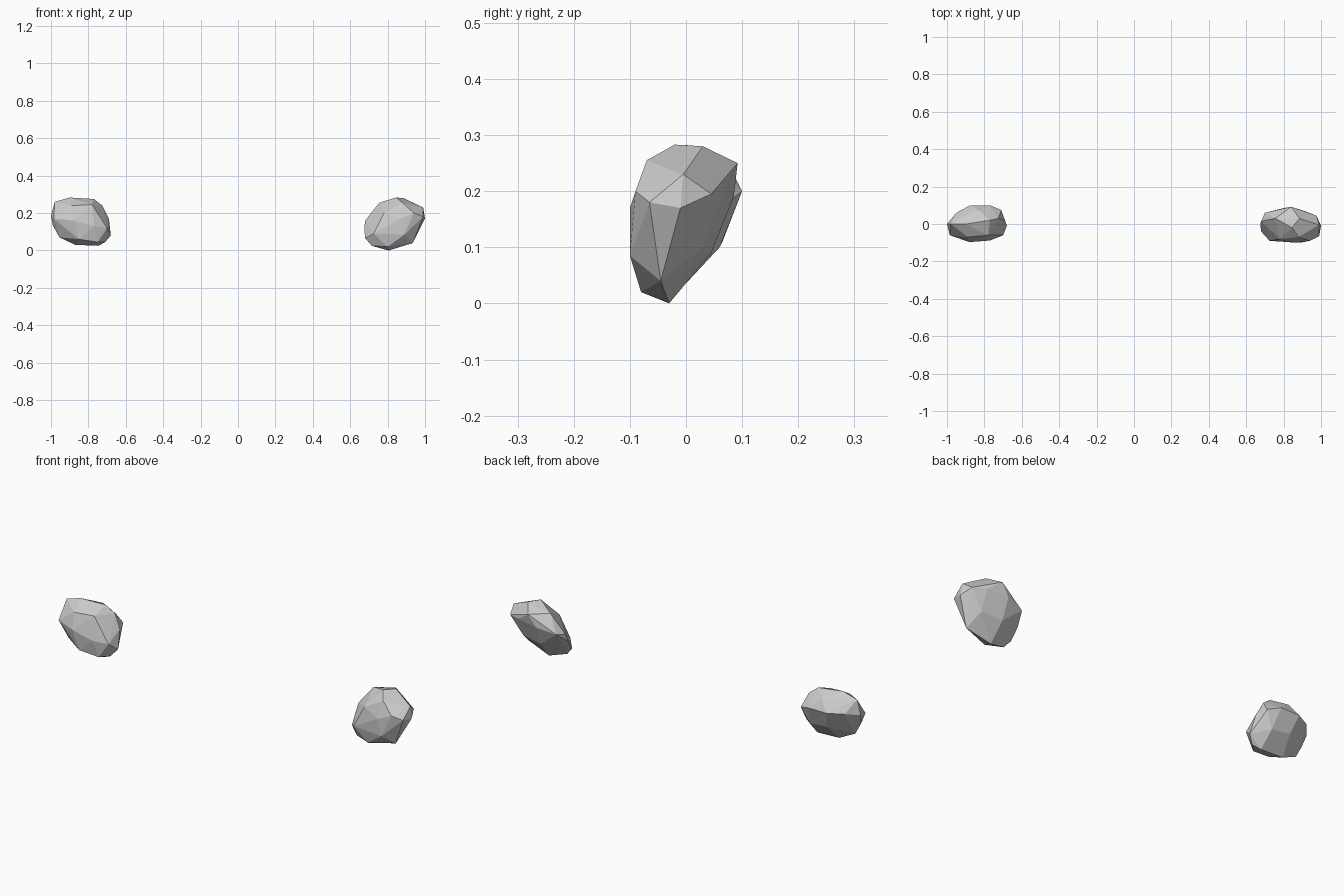
import bpy, bmesh, math


def rock(name, points):
    """Faceted stone: convex hull of a few corner points."""
    bm = bmesh.new()
    for p in points:
        bm.verts.new(p)
    res = bmesh.ops.convex_hull(bm, input=bm.verts[:])
    loose = [v for v in bm.verts if not v.link_faces]
    bmesh.ops.delete(bm, geom=loose, context='VERTS')
    # merge nearly flat neighbours into larger facets
    bmesh.ops.dissolve_limit(bm, angle_limit=math.radians(4),
                             verts=bm.verts[:], edges=bm.edges[:])
    bmesh.ops.recalc_face_normals(bm, faces=bm.faces[:])
    mesh = bpy.data.meshes.new(name)
    bm.to_mesh(mesh)
    bm.free()
    obj = bpy.data.objects.new(name, mesh)
    bpy.context.collection.objects.link(obj)
    return obj


# Left stone: outline, then back corners, then front corners
rock("left_rock", [
    (-1.0, 0.0, .185), (-.98, 0.0, .26), (-.90, 0.0, .283), (-.77, .02, .275),
    (-.725, .03, .24), (-.69, .02, .17), (-.68, -.01, .08), (-.71, -.03, .045),
    (-.745, -.01, .025), (-.87, -.01, .03), (-.955, -.02, .07), (-.99, -.02, .135),
    (-.95, .06, .20), (-.875, .10, .20), (-.77, .10, .20), (-.71, .075, .18),
    (-.83, .075, .25), (-.85, .065, .11), (-.75, .06, .10),
    (-.985, -.06, .17), (-.88, -.097, .16), (-.77, -.088, .13), (-.70, -.06, .12),
    (-.89, -.07, .24), (-.78, -.06, .245), (-.85, -.085, .06), (-.75, -.07, .045),
])

# Right stone: leans back, lowest point at the front
rock("right_rock", [
    (.675, 0.0, .12), (.68, .015, .16), (.755, .03, .255), (.845, -.02, .283),
    (.885, .03, .28), (.99, -.005, .23), (1.0, -.01, .17), (.935, -.045, .04),
    (.805, -.03, 0.0), (.715, -.05, .025), (.68, -.04, .065),
    (.70, .06, .17), (.84, .092, .25), (.91, .07, .20), (.975, .045, .195),
    (.80, .085, .19), (.80, .045, .09), (.91, .03, .10),
    (.99, -.065, .18), (.94, -.09, .20), (.87, -.10, .17), (.725, -.09, .09),
    (.78, -.08, .20), (.88, -.07, .255), (.80, -.08, .02), (.89, -.10, .085),
])
